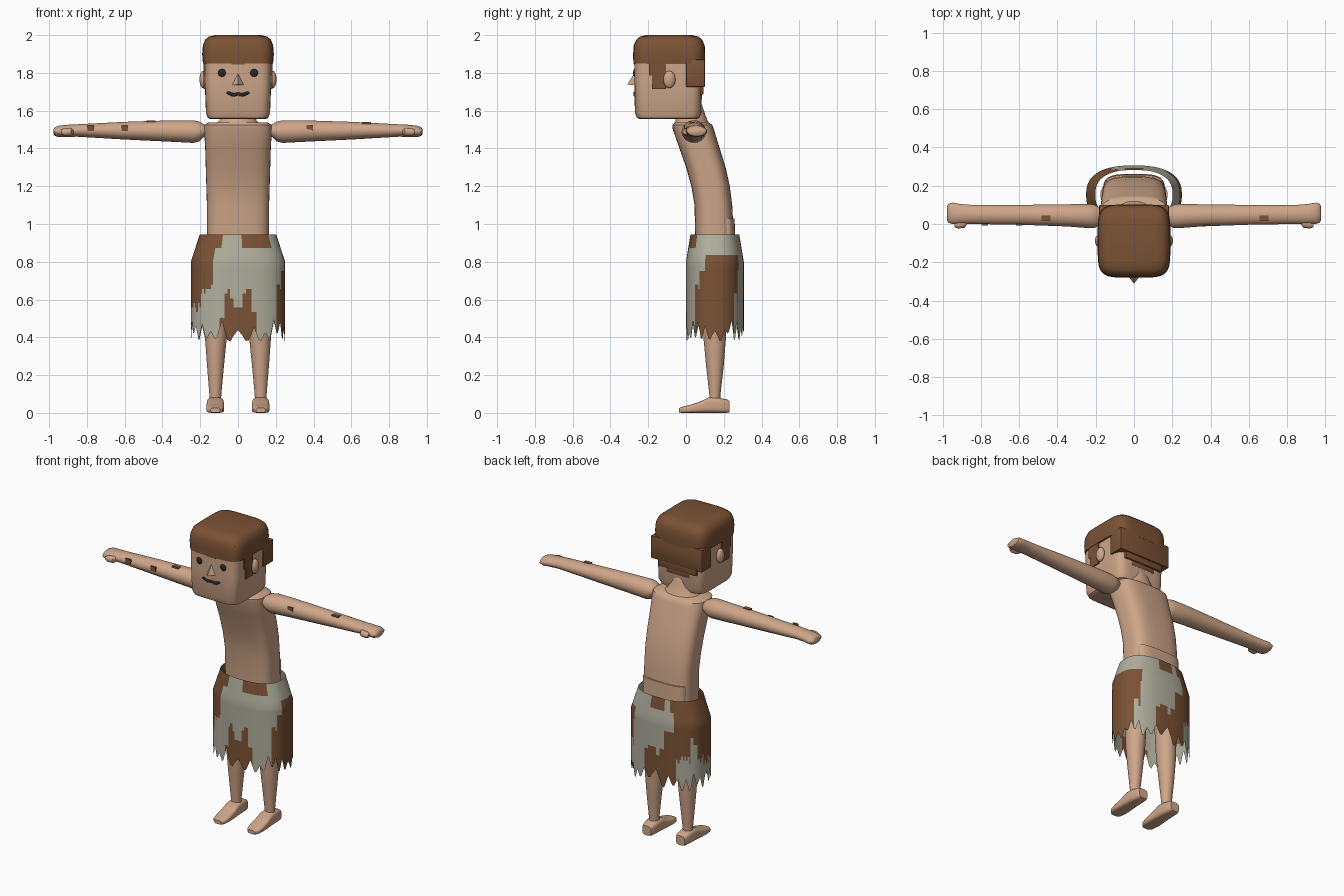
import bpy, bmesh, math, random
from mathutils import Vector

random.seed(4)
default = bpy.data.objects.get("Cube")
if default:
    bpy.data.objects.remove(default)


def material(name, rgb):
    m = bpy.data.materials.new(name)
    m.use_nodes = True
    m.diffuse_color = (*rgb, 1)
    m.node_tree.nodes["Principled BSDF"].inputs["Base Color"].default_value = (*rgb, 1)
    return m


SKIN = material("tan skin", (.62, .38, .25))
BROWN = material("brown", (.2, .085, .036))
CLOTH = material("pale cloth", (.44, .425, .34))
DARK = material("near black", (.02, .02, .025))


def finish(name, bm, *mats, angle=40, closed=True):
    if closed:
        bmesh.ops.recalc_face_normals(bm, faces=bm.faces)
    mesh = bpy.data.meshes.new(name)
    bm.to_mesh(mesh)
    bm.free()
    ob = bpy.data.objects.new(name, mesh)
    bpy.context.collection.objects.link(ob)
    for m in mats:
        mesh.materials.append(m)
    bpy.ops.object.select_all(action='DESELECT')
    ob.select_set(True)
    bpy.context.view_layer.objects.active = ob
    bpy.ops.object.shade_smooth_by_angle(angle=math.radians(angle))
    return ob


def oval(t, n):
    """Point on a unit superellipse; n = 2 is a circle, more is boxier."""
    c, s = math.cos(t), math.sin(t)
    return (math.copysign(abs(c) ** (2 / n), c), math.copysign(abs(s) ** (2 / n), s))


def loft(name, mat, axis, rings, n=2, sides=32, side=1):
    """Skin over ovals (position, centre a, centre b, radius a, radius b)."""
    bm = bmesh.new()
    loops = []
    for pos, ca, cb, ra, rb in rings:
        loop = []
        for i in range(sides):
            a, b = oval(math.tau * (i + .5) / sides, n)
            p = [ca + ra * a, cb + rb * b]
            p.insert("xyz".index(axis), pos)
            loop.append(bm.verts.new((p[0] * side, p[1], p[2])))
        loops.append(loop)
    for lo, hi in zip(loops, loops[1:]):
        for i in range(sides):
            j = (i + 1) % sides
            bm.faces.new((lo[i], lo[j], hi[j], hi[i]))
    bm.faces.new(loops[0])
    bm.faces.new(loops[-1])
    return finish(name, bm, mat)


def box(name, mat, lo, hi, bevel=0):
    bm = bmesh.new()
    bmesh.ops.create_cube(bm, size=1)
    lo, hi = Vector(lo), Vector(hi)
    for v in bm.verts:
        v.co = (lo + hi) / 2 + v.co * (hi - lo)
    if bevel:
        bmesh.ops.bevel(bm, geom=bm.edges[:], offset=bevel, segments=2, affect='EDGES', profile=.5)
    return finish(name, bm, mat)


def ball(name, mat, centre, radii):
    bm = bmesh.new()
    bmesh.ops.create_uvsphere(bm, u_segments=20, v_segments=12, radius=1)
    for v in bm.verts:
        v.co = Vector(c + r * k for c, r, k in zip(centre, radii, v.co))
    return finish(name, bm, mat)


# Torso, leaning forward, with neck and hip band
loft("torso", SKIN, "z", [
    (.9, 0, .152, .164, .103), (1.1, 0, .145, .165, .1), (1.2, 0, .13, .168, .102),
    (1.3, 0, .105, .171, .105), (1.4, 0, .072, .174, .107), (1.5, 0, .039, .18, .109),
    (1.525, 0, .033, .178, .106), (1.538, 0, .03, .155, .09)], n=3.2, sides=40)
loft("hip_band", SKIN, "z", [(.9, 0, .21, .15, .052), (1.03, 0, .205, .15, .052)], n=3, sides=40)
loft("neck", SKIN, "z", [(1.52, 0, .03, .14, .1), (1.545, 0, .03, .1, .085),
                         (1.6, 0, .02, .08, .075), (1.66, 0, .01, .07, .065)])

# Head and hair
loft("head", SKIN, "z", [
    (1.555, 0, -.095, .145, .15), (1.562, 0, -.095, .16, .165), (1.59, 0, -.095, .17, .176),
    (1.75, 0, -.095, .176, .178), (1.95, 0, -.095, .176, .178)], n=6, sides=48)
loft("hair_cap", BROWN, "z", [
    (1.85, 0, -.089, .186, .19), (1.9, 0, -.089, .19, .191), (1.945, 0, -.089, .186, .188),
    (1.975, 0, -.089, .175, .175), (1.992, 0, -.089, .155, .155), (2, 0, -.089, .12, .12)],
    n=5, sides=48)
for i, (w, y, lo, hi) in enumerate([(.183, 0, 1.725, 1.87), (.135, .035, 1.685, 1.74),
                                    (.085, .05, 1.655, 1.7)]):
    box(f"back_hair_{i + 1}", BROWN, (-w, y, lo), (w, .1 - .008 * i, hi), .006)
box("fringe", BROWN, (-.035, -.278, 1.845), (.035, -.2, 1.88))

# Face
loft("mouth", DARK, "x", [(x, -.273, z, .006, r) for x, z, r in [
    (-.062, 1.696, .003), (-.05, 1.693, .009), (-.025, 1.684, .01), (0, 1.688, .008),
    (.025, 1.684, .01), (.05, 1.693, .009), (.062, 1.696, .003)]], sides=12)
bm = bmesh.new()
nose = [bm.verts.new(p) for p in [(-.036, -.265, 1.735), (.036, -.265, 1.735),
                                  (0, -.312, 1.738), (0, -.268, 1.805)]]
for skip in range(4):
    bm.faces.new([v for k, v in enumerate(nose) if k != skip])
finish("nose", bm, SKIN, angle=20)

# Paired parts
for s, tag in ((1, "left"), (-1, "right")):
    ball(f"{tag}_eye", DARK, (.085 * s, -.272, 1.8), (.021, .008, .021))
    ball(f"{tag}_ear", SKIN, (.183 * s, -.088, 1.765), (.021, .032, .046))
    x0, x1 = sorted((.15 * s, .183 * s))
    box(f"{tag}_sideburn", BROWN, (x0, -.195, 1.785), (x1, -.107, 1.87))
    box(f"{tag}_sideburn_tip", BROWN, (x0, -.18, 1.715), (x1, -.107, 1.79))
    loft(f"{tag}_arm", SKIN, "x", [
        (.175, .04, 1.495, .045, .03), (.205, .04, 1.49, .06, .053),
        (.235, .042, 1.489, .064, .06), (.35, .045, 1.492, .058, .057),
        (.6, .048, 1.494, .052, .047), (.85, .05, 1.495, .05, .033),
        (.91, .053, 1.493, .052, .032), (.95, .056, 1.49, .056, .03),
        (.97, .056, 1.489, .05, .023), (.977, .056, 1.489, .038, .012)], side=s)
    loft(f"{tag}_thumb", SKIN, "x", [
        (.865, .02, 1.49, .01, .01), (.885, 0, 1.488, .02, .02), (.92, -.005, 1.487, .019, .02),
        (.938, -.005, 1.487, .011, .012)], side=s, sides=16)
    loft(f"{tag}_leg", SKIN, "z", [
        (.05, .12, .153, .03, .027), (.1, .12, .153, .032, .03), (.25, .119, .153, .045, .047),
        (.4, .117, .152, .058, .06), (.7, .11, .152, .066, .07)], side=s)
    loft(f"{tag}_foot", SKIN, "y", [
        (-.036, .12, .014, .025, .012), (-.02, .12, .016, .04, .016), (.02, .12, .021, .047, .021),
        (.07, .12, .029, .047, .029), (.12, .12, .041, .045, .041), (.16, .12, .041, .043, .041),
        (.215, .12, .036, .038, .036), (.23, .12, .033, .03, .03)], n=3.6, side=s)

# Small marks on the arms
for i, x in enumerate((-.78, -.6, .38)):
    y = .047 - .058 + .01 * abs(x)
    box(f"arm_mark_{i + 1}", BROWN, (x - .018, y - .004, 1.493), (x + .018, y + .005, 1.522))
for i, (x, z) in enumerate(((-.46, 1.543), (.68, 1.534))):
    box(f"top_arm_mark_{i + 1}", BROWN, (x - .024, .018, z - .004), (x + .024, .044, z + .005))

# Ragged skirt: an open shell with jagged hem and brown patches
COLS, TEETH = 120, 24
RX, RY, CY, TOP, HIP, HEM = .25, .153, .153, .945, .8, .51
teeth = [random.uniform(.36, .42) if k % 2 else random.uniform(.42, .5) for k in range(TEETH * 2)]
jag = [random.uniform(-.03, .03) for _ in range(COLS)]
# start angle from the front towards +x, angular width, low and high
PATCHES = [(198, 143, .86, 1), (240, 94, .66, .87), (250, 61, .57, .68), (4, 45, .86, 1),
           (342, 36, .3, .53), (347, 9, .5, .63), (3, 9, .5, .65),
           (75, 66, .75, .85), (62, 76, .62, .76), (52, 74, .3, .66),
           (172, 16, .86, 1), (205, 40, .72, .87), (190, 45, .58, .74), (165, 42, .3, .6)]


def skirt_point(col, row):
    b, a = oval(math.tau * col / COLS, 2.5)
    t = col / COLS * len(teeth)
    k = int(t)
    hem = teeth[k] + (teeth[(k + 1) % len(teeth)] - teeth[k]) * (t - k)
    if row <= 4:
        z = TOP + (HIP - TOP) * row / 4
    elif row <= 16:
        z = HIP + (HEM - HIP) * (row - 4) / 12
    else:
        z = HEM + (hem - HEM) * (row - 16) / 6
    f = min(1, (TOP - z) / (TOP - HIP))
    return (a * (RX - .048 * (1 - f)), CY - b * (RY - .024 * (1 - f)), z)


bm = bmesh.new()
grid = [[bm.verts.new(skirt_point(c, r)) for c in range(COLS)] for r in range(23)]
for r in range(22):
    for c in range(COLS):
        d = (c + 1) % COLS
        face = bm.faces.new((grid[r][c], grid[r + 1][c], grid[r + 1][d], grid[r][d]))
        z = face.calc_center_median().z
        shift = jag[c] if z < .7 else 0
        u = 360 * (c + .5) / COLS
        face.material_index = int(any((u - u0) % 360 < w and lo < z + shift < hi
                                      for u0, w, lo, hi in PATCHES))
finish("ragged_skirt", bm, CLOTH, BROWN, closed=False)
